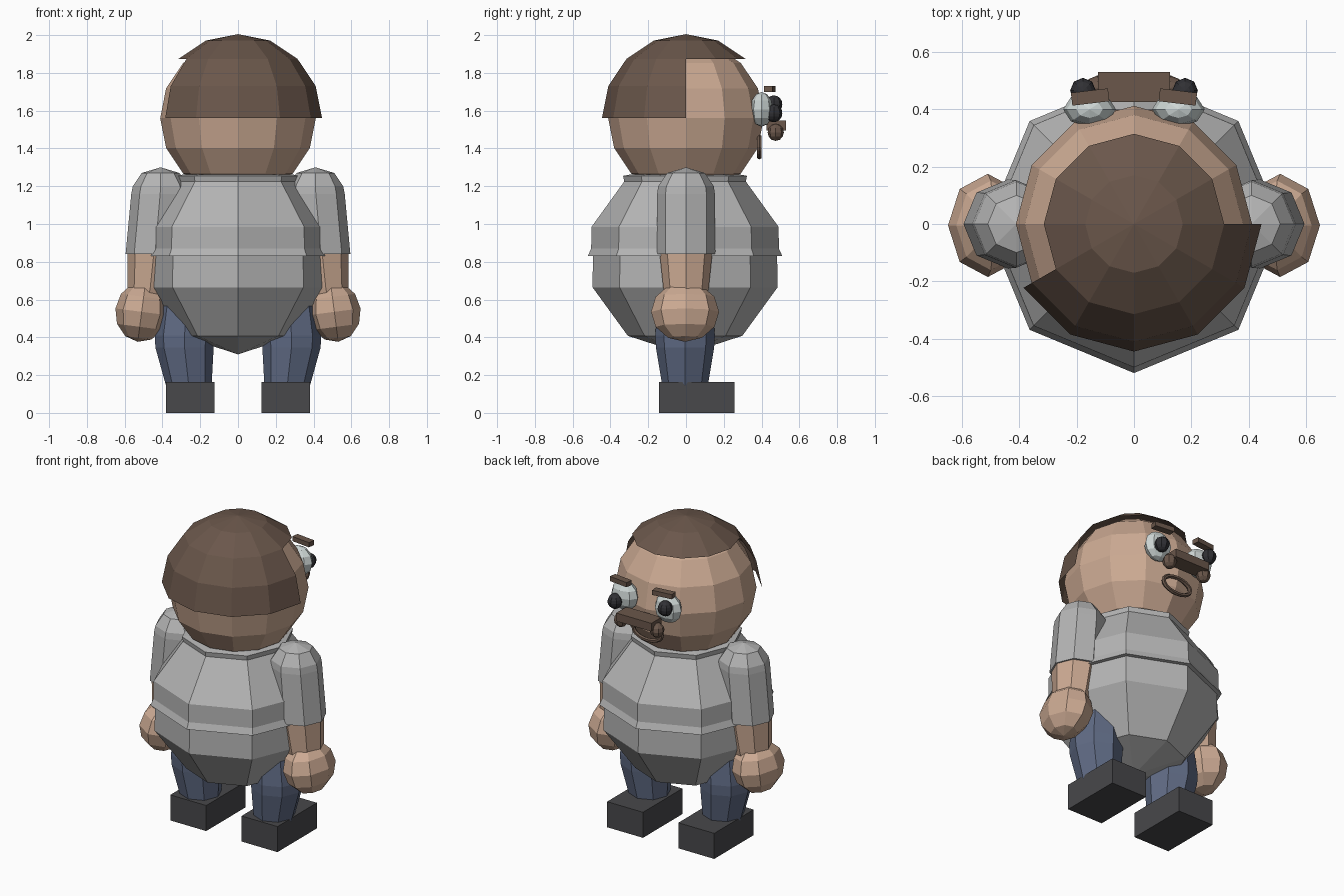
import bpy, bmesh, math
from mathutils import Matrix, Vector

if "Cube" in bpy.data.objects:
    bpy.data.objects.remove(bpy.data.objects["Cube"])


def material(name, rgb):
    m = bpy.data.materials.new(name)
    m.diffuse_color = (*rgb, 1)
    m.use_nodes = True
    m.node_tree.nodes["Principled BSDF"].inputs["Base Color"].default_value = m.diffuse_color
    return m


SKIN = material("skin", (0.60, 0.40, 0.29))
HAIR = material("brown_hair", (0.145, 0.095, 0.07))
SHIRT = material("grey_shirt", (0.46, 0.46, 0.46))
DENIM = material("blue_denim", (0.115, 0.145, 0.23))
SHOE = material("dark_shoe", (0.065, 0.065, 0.07))
WHITE = material("eye_white", (0.62, 0.68, 0.67))
BLACK = material("pupil_black", (0.03, 0.03, 0.035))


def finish(name, bm, mat):
    me = bpy.data.meshes.new(name)
    bm.to_mesh(me)
    bm.free()
    me.materials.append(mat)
    ob = bpy.data.objects.new(name, me)
    bpy.context.collection.objects.link(ob)
    return ob


def loft(name, rings, n, mat, cy=0.0, keep=None):
    """Skin of stacked horizontal rings (centre x, z, radius)."""
    bm = bmesh.new()
    loops = [[bm.verts.new((cx + r * math.cos(2 * math.pi * i / n),
                            cy + r * math.sin(2 * math.pi * i / n), z))
              for i in range(n)] for cx, z, r in rings]
    for a, b in zip(loops, loops[1:]):
        for i in range(n):
            j = (i + 1) % n
            bm.faces.new((a[i], a[j], b[j], b[i]))
    # flat caps close the open ends of solid parts
    if keep is None:
        bm.faces.new(loops[0][::-1])
        bm.faces.new(loops[-1])
    bmesh.ops.remove_doubles(bm, verts=bm.verts, dist=0.0005)
    if keep:
        drop = [f for f in bm.faces if not keep(f.calc_center_median())]
        bmesh.ops.delete(bm, geom=drop, context='FACES')
    bmesh.ops.recalc_face_normals(bm, faces=bm.faces)
    return finish(name, bm, mat)


def sphere(name, loc, radii, n, rings, mat, rot=None):
    bm = bmesh.new()
    m = Matrix.Translation(loc) @ (rot or Matrix()) @ Matrix.Diagonal((*radii, 1))
    bmesh.ops.create_uvsphere(bm, u_segments=n, v_segments=rings, radius=1, matrix=m)
    return finish(name, bm, mat)


def box(name, loc, size, mat, yaw=0.0):
    bm = bmesh.new()
    m = Matrix.Translation(loc) @ Matrix.Rotation(yaw, 4, 'Z') @ Matrix.Diagonal((*size, 1))
    bmesh.ops.create_cube(bm, size=1, matrix=m)
    return finish(name, bm, mat)


def ball_rings(z, r, steps):
    return [(0, z + r * math.sin(a), max(r * math.cos(a), 1e-5))
            for a in (math.pi * (k / steps - 0.5) for k in range(steps + 1))]


# Head, and hair as a cap with a long back
loft("head", ball_rings(1.56, 0.412, 8), 12, SKIN)


def hair_area(c):
    back = c.y < 0 and math.degrees(math.atan2(c.y, c.x)) > -150
    return c.z > 1.87 or (c.z > 1.56 and back)


loft("hair", ball_rings(1.56, 0.445, 8), 12, HAIR, keep=hair_area)

# Belly and the shirt over its upper half
loft("belly", [(0, 0.31, 1e-5), (0, 0.408, 0.303), (0, 0.665, 0.49),
               (0, 0.985, 0.485), (0, 1.2, 0.30)], 8, SHIRT, cy=-0.005)
loft("shirt", [(0, 0.83, 0.485), (0, 0.83, 0.515), (0, 0.87, 0.497), (0, 0.985, 0.495),
               (0, 1.225, 0.322), (0, 1.255, 0.328), (0, 1.262, 0.29)], 8, SHIRT, cy=-0.005)

for s, side in ((-1, "left"), (1, "right")):
    # Arm
    loft(side + "_sleeve", [(s * 0.44, 0.84, 0.155), (s * 0.412, 1.16, 0.153),
                            (s * 0.41, 1.20, 0.147), (s * 0.41, 1.27, 0.10),
                            (s * 0.41, 1.30, 1e-5)], 8, SHIRT)
    loft(side + "_forearm", [(s * 0.475, 0.60, 0.11), (s * 0.465, 0.66, 0.12),
                             (s * 0.445, 0.85, 0.14)], 8, SKIN)
    sphere(side + "_hand", (s * 0.51, -0.005, 0.535), (0.14, 0.18, 0.16), 8, 6, SKIN,
           Matrix.Rotation(-s * 0.13, 4, 'Y'))

    # Leg and shoe
    loft(side + "_leg", [(s * 0.26, 0.14, 0.12), (s * 0.283, 0.345, 0.154),
                         (s * 0.283, 0.41, 0.158), (s * 0.27, 0.62, 0.14)], 8, DENIM,
         cy=-0.005)
    box(side + "_shoe", (s * 0.253, 0.057, 0.082), (0.255, 0.40, 0.164), SHOE)

    # Eye, pupil and eyebrow
    sphere(side + "_eye", (s * 0.155, 0.40, 1.607), (0.092, 0.06, 0.092), 8, 6, WHITE)
    sphere(side + "_pupil", (s * 0.178, 0.465, 1.61 - s * 0.024), (0.045, 0.045, 0.047),
           8, 8, BLACK)
    box(side + "_eyebrow", (s * 0.153, 0.443, 1.715), (0.13, 0.045, 0.03), HAIR, -s * 0.12)

    # Moustache tip
    sphere(side + "_moustache_tip", (s * 0.128, 0.475, 1.485), (0.043, 0.043, 0.045),
           8, 6, HAIR)

# Moustache bar
box("moustache", (0, 0.478, 1.522), (0.25, 0.104, 0.052), HAIR)

# Ring-shaped mouth: an oval path swept with a small round section
bm = bmesh.new()
N, K = 20, 6
grid = []
for i in range(N):
    a = 2 * math.pi * i / N
    mid = Vector((0.10 * math.cos(a), 0, 0.053 * math.sin(a)))
    out = Vector((math.cos(a), 0, math.sin(a)))
    grid.append([bm.verts.new(Vector((0, 0.388, 1.408)) + mid
                              + out * 0.013 * math.cos(2 * math.pi * k / K)
                              + Vector((0, 0.013 * math.sin(2 * math.pi * k / K), 0)))
                 for k in range(K)])
for i in range(N):
    for k in range(K):
        p, q, l = grid[i], grid[(i + 1) % N], (k + 1) % K
        bm.faces.new((p[k], q[k], q[l], p[l]))
bmesh.ops.recalc_face_normals(bm, faces=bm.faces)
finish("mouth", bm, HAIR)
